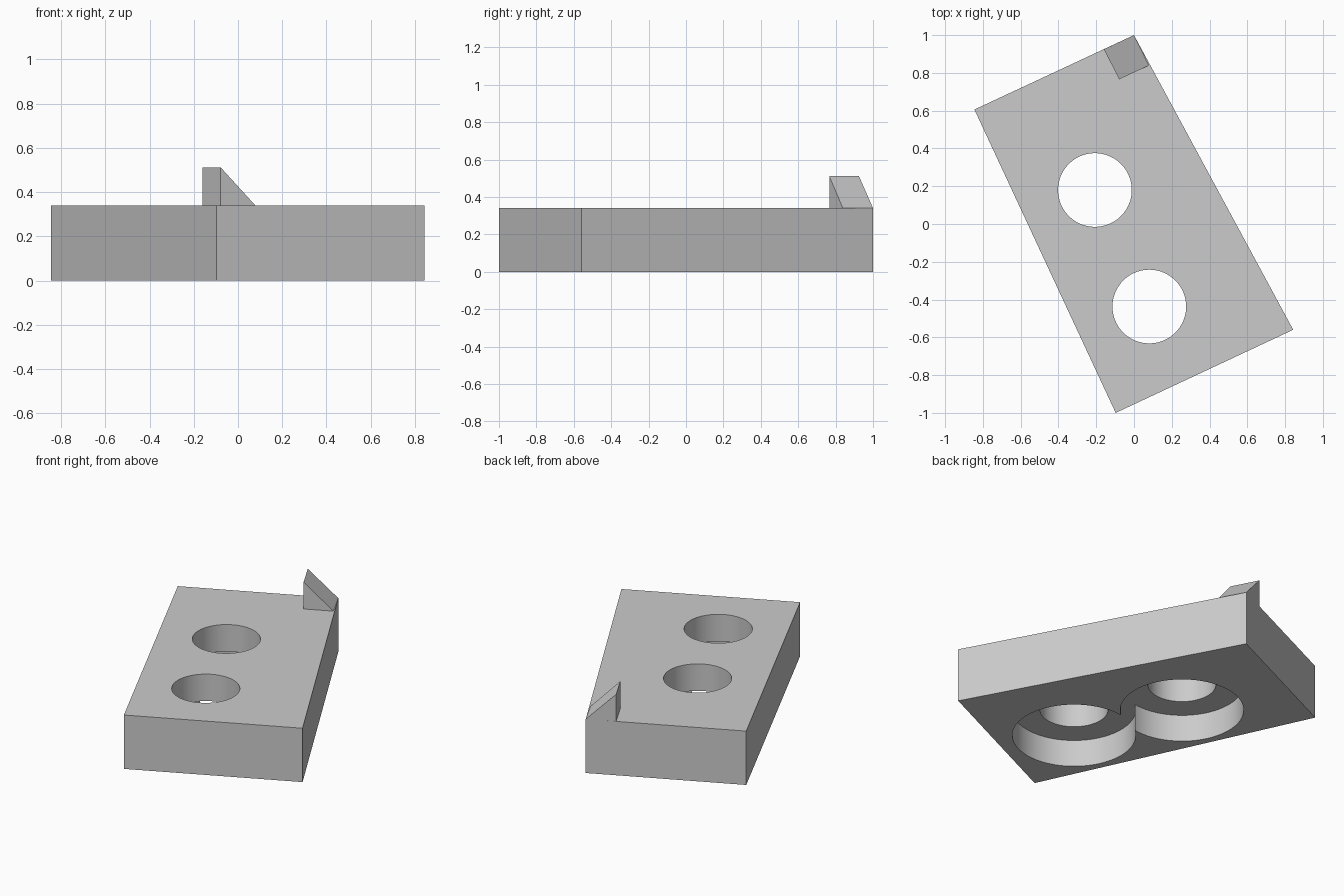
import bpy
import bmesh

if "Cube" in bpy.data.objects:
    bpy.data.objects.remove(bpy.data.objects["Cube"], do_unlink=True)

HEIGHT = 0.34
BORE_DEPTH = 0.17
HOLE_RADIUS = 0.195
BORE_RADIUS = 0.353
HOLE_CENTRES = [(-0.207, 0.18), (0.081, -0.437)]

grey = bpy.data.materials.new("plain grey")
grey.use_nodes = True
colour = (0.6, 0.6, 0.6, 1)
grey.diffuse_color = colour
grey.node_tree.nodes["Principled BSDF"].inputs["Base Color"].default_value = colour


def make_object(name, bm):
    bmesh.ops.recalc_face_normals(bm, faces=bm.faces)
    mesh = bpy.data.meshes.new(name)
    bm.to_mesh(mesh)
    bm.free()
    mesh.materials.append(grey)
    obj = bpy.data.objects.new(name, mesh)
    bpy.context.collection.objects.link(obj)
    return obj


def prism(name, outline, bottom, tops):
    """Solid over an outline, with a top height for each corner."""
    bm = bmesh.new()
    low = [bm.verts.new((x, y, bottom)) for x, y in outline]
    high = [bm.verts.new((x, y, z)) if z > bottom else v
            for (x, y), z, v in zip(outline, tops, low)]
    bm.faces.new(low[::-1])
    bm.faces.new(high)
    for i in range(len(outline)):
        j = (i + 1) % len(outline)
        side = list(dict.fromkeys([low[i], low[j], high[j], high[i]]))
        if len(side) > 2:
            bm.faces.new(side)
    return make_object(name, bm)


def cut_cylinder(target, centre, radius, bottom, top):
    bpy.ops.mesh.primitive_cylinder_add(
        vertices=96, radius=radius, depth=top - bottom,
        location=(*centre, (top + bottom) / 2))
    cutter = bpy.context.object
    cutter.hide_render = True
    cutter.data.materials.append(grey)
    cut = target.modifiers.new("cut", "BOOLEAN")
    cut.operation = "DIFFERENCE"
    cut.solver = "EXACT"
    cut.object = cutter
    bpy.context.view_layer.objects.active = target
    bpy.ops.object.modifier_apply(modifier=cut.name)
    bpy.data.objects.remove(cutter, do_unlink=True)


# Slanted block
block = prism("block", [(-0.097, -1), (0.843, -0.56), (0, 1), (-0.845, 0.606)],
              0, [HEIGHT] * 4)

# Wide bores underneath, narrower holes right through
for centre in HOLE_CENTRES:
    cut_cylinder(block, centre, BORE_RADIUS, -0.1, BORE_DEPTH)
for centre in HOLE_CENTRES:
    cut_cylinder(block, centre, HOLE_RADIUS, -0.1, HEIGHT + 0.1)

bpy.ops.object.select_all(action="DESELECT")
block.select_set(True)
bpy.context.view_layer.objects.active = block
bpy.ops.object.shade_smooth_by_angle(angle=0.5)

# Corner wedge, sloping down to the right edge
prism("corner_wedge", [(-0.16, 0.925), (-0.078, 0.766), (0.078, 0.839), (0, 1)],
      HEIGHT, [0.511, 0.511, HEIGHT, HEIGHT])
